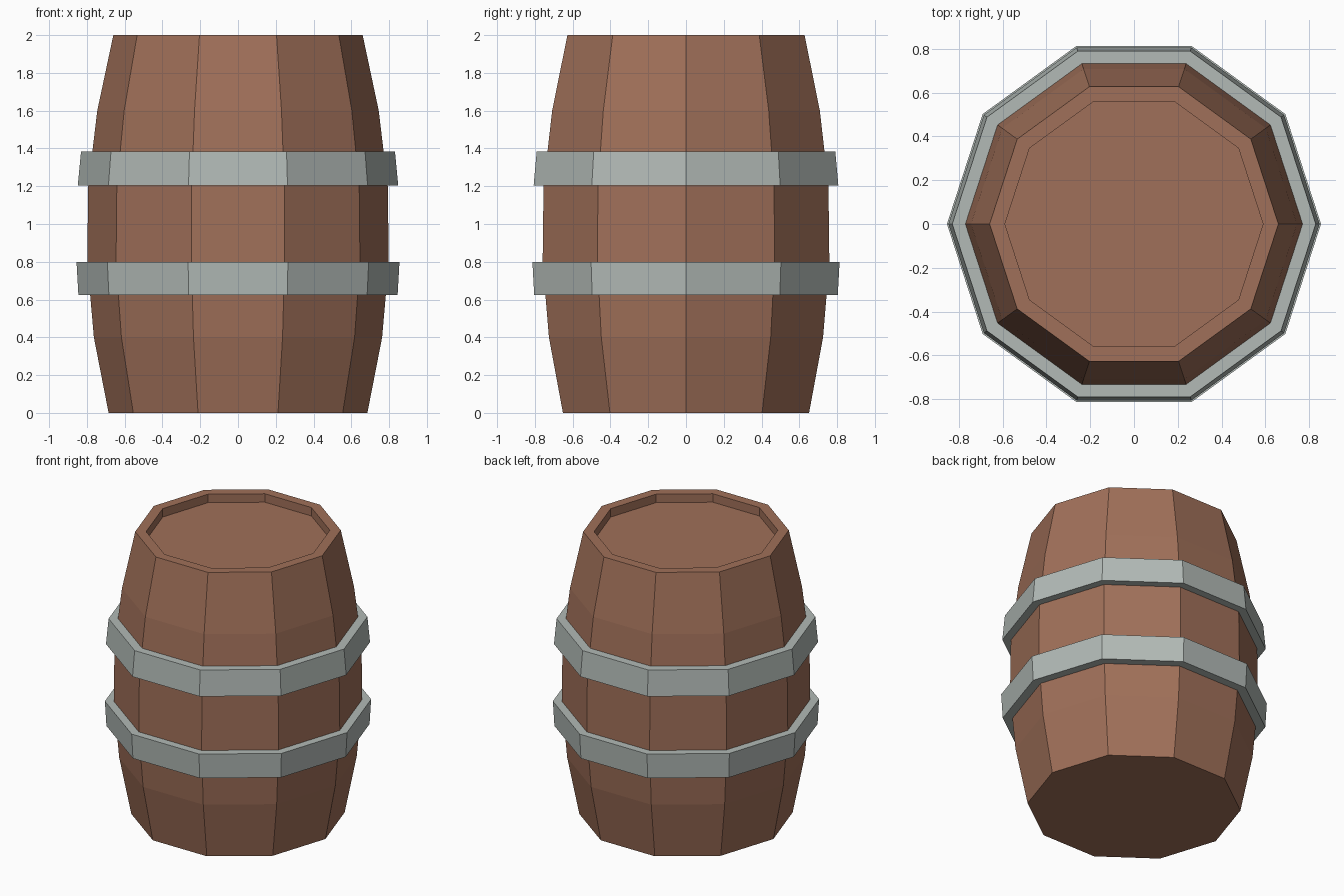
import bpy, bmesh, math

if "Cube" in bpy.data.objects:
    bpy.data.objects.remove(bpy.data.objects["Cube"])

SIDES = 10


def material(name, rgb):
    m = bpy.data.materials.new(name)
    m.diffuse_color = (*rgb, 1)
    m.use_nodes = True
    m.node_tree.nodes["Principled BSDF"].inputs["Base Color"].default_value = m.diffuse_color
    return m


def lathe(name, profile, mat, ring=False):
    """Spin (radius, z) points into a ten-sided solid; ring closes the profile, else ends are capped."""
    bm = bmesh.new()
    loops = [[bm.verts.new((r * math.cos(math.tau * i / SIDES),
                            r * math.sin(math.tau * i / SIDES), z))
              for i in range(SIDES)] for r, z in profile]
    pairs = list(zip(loops, loops[1:]))
    if ring:
        pairs.append((loops[-1], loops[0]))
    else:
        bm.faces.new(loops[0][::-1])
        bm.faces.new(loops[-1])
    for a, b in pairs:
        for i in range(SIDES):
            j = (i + 1) % SIDES
            bm.faces.new((a[i], a[j], b[j], b[i]))
    bmesh.ops.recalc_face_normals(bm, faces=bm.faces)
    mesh = bpy.data.meshes.new(name)
    bm.to_mesh(mesh)
    bm.free()
    mesh.materials.append(mat)
    ob = bpy.data.objects.new(name, mesh)
    bpy.context.collection.objects.link(ob)
    return ob


wood = material("brown wood", (0.352, 0.162, 0.100))
metal = material("grey metal", (0.445, 0.491, 0.468))

# Barrel body with recessed lid
lathe("barrel_body", [(0.685, 0), (0.763, 0.4), (0.798, 0.8), (0.793, 1.2),
                      (0.745, 1.6), (0.66, 2.0), (0.59, 2.0), (0.59, 1.94)], wood)

# Metal hoops following the bulge
lathe("lower_hoop", [(0.773, 0.625), (0.845, 0.625), (0.855, 0.80), (0.788, 0.80)], metal, True)
lathe("upper_hoop", [(0.783, 1.205), (0.848, 1.205), (0.831, 1.385), (0.762, 1.385)], metal, True)
